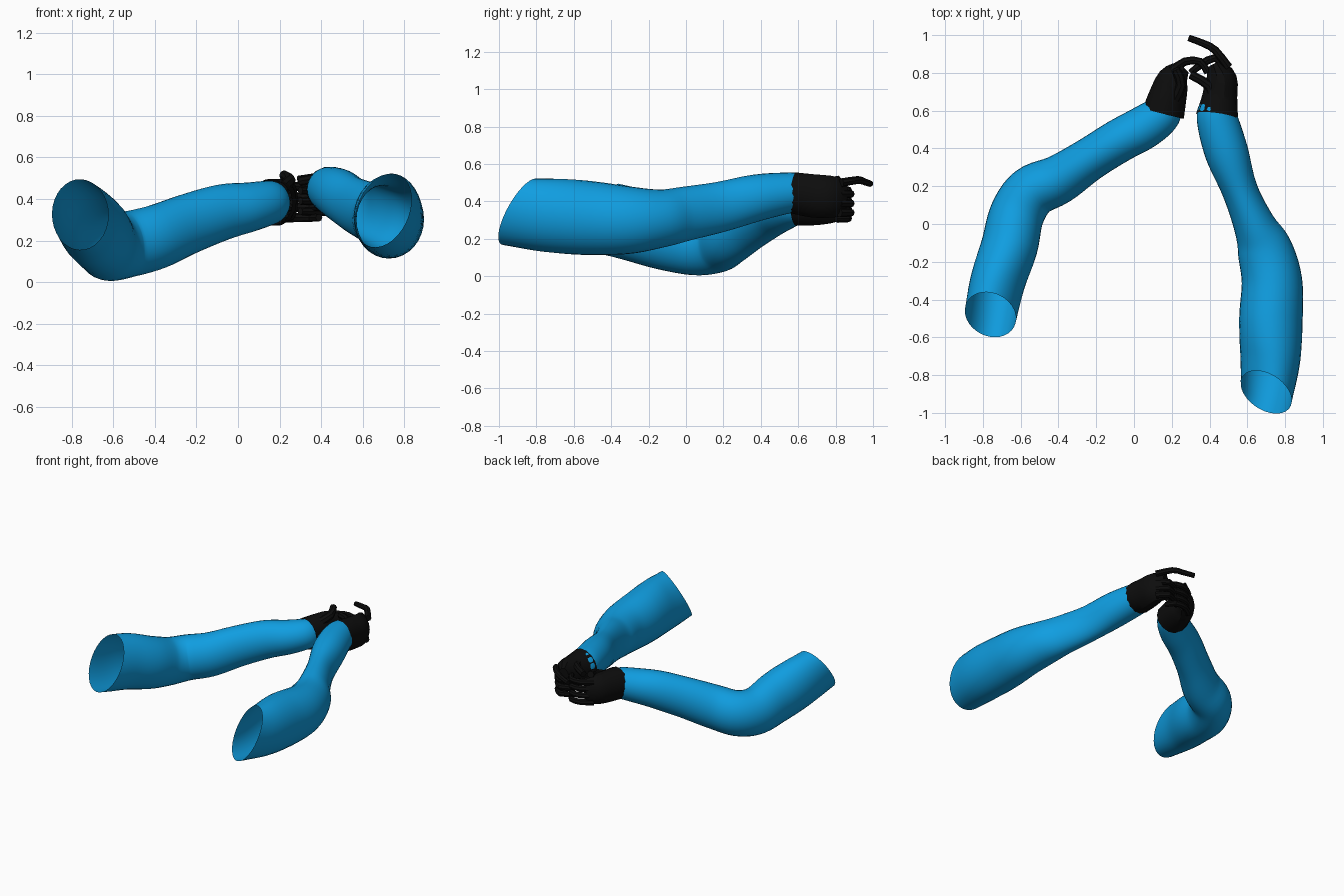
import bpy, bmesh, math
from mathutils import Vector

cube = bpy.data.objects.get("Cube")
if cube:
    bpy.data.objects.remove(cube, do_unlink=True)


def make_material(name, color, roughness):
    mat = bpy.data.materials.new(name)
    mat.use_nodes = True
    mat.diffuse_color = color
    shader = mat.node_tree.nodes["Principled BSDF"]
    shader.inputs["Base Color"].default_value = color
    shader.inputs["Roughness"].default_value = roughness
    return mat


BLUE = make_material("sleeve blue", (0.005, 0.34, 0.75, 1), 0.6)
BLACK = make_material("glove black", (0.004, 0.004, 0.004, 1), 0.8)


def resample(stations, steps):
    """Catmull-Rom interpolation of every station value."""
    pts = [Vector(s) for s in stations]
    pts = [pts[0] * 2 - pts[1]] + pts + [pts[-1] * 2 - pts[-2]]
    out = []
    for a, b, c, d in zip(pts, pts[1:], pts[2:], pts[3:]):
        for i in range(steps):
            t = i / steps
            out.append(b + (c - a) * (t / 2)
                       + (a * 2 - b * 5 + c * 4 - d) * (t * t / 2)
                       + (b * 3 - a - c * 3 + d) * (t ** 3 / 2))
    out.append(pts[-2])
    return out


def loft(name, stations, mat, sides=32, steps=5, slant=(0, 0), roll=0,
         cap_start=False, cap_end=False, angle=60):
    """Tube through stations (x, y, z, half width, half height).
    slant and roll shape the first opening and fade out along the tube."""
    rows = resample(stations, steps)
    centers = [Vector(r[:3]) for r in rows]
    bm = bmesh.new()
    rings = []
    last = len(rows) - 1
    for i, row in enumerate(rows):
        tangent = (centers[min(i + 1, last)] - centers[max(i - 1, 0)]).normalized()
        side = tangent.cross(Vector((0, 0, 1))).normalized()
        up = side.cross(tangent)
        fade = max(0, 1 - i / (2 * steps))
        turn = math.radians(roll) * fade
        ring = []
        for k in range(sides):
            a = math.tau * k / sides
            u, v = row[3] * math.cos(a), row[4] * math.sin(a)
            offset = fade * (slant[0] * math.cos(a) + slant[1] * math.sin(a))
            ring.append(bm.verts.new(
                centers[i] + tangent * offset
                + side * (u * math.cos(turn) - v * math.sin(turn))
                + up * (u * math.sin(turn) + v * math.cos(turn))))
        rings.append(ring)
    for lower, upper in zip(rings, rings[1:]):
        for k in range(sides):
            n = (k + 1) % sides
            bm.faces.new((lower[k], lower[n], upper[n], upper[k]))
    if cap_start:
        bm.faces.new(rings[0][::-1])
    if cap_end:
        bm.faces.new(rings[-1])
    bmesh.ops.recalc_face_normals(bm, faces=bm.faces)
    mesh = bpy.data.meshes.new(name)
    bm.to_mesh(mesh)
    bm.free()
    mesh.materials.append(mat)
    obj = bpy.data.objects.new(name, mesh)
    bpy.context.collection.objects.link(obj)
    bpy.ops.object.select_all(action='DESELECT')
    obj.select_set(True)
    bpy.context.view_layer.objects.active = obj
    bpy.ops.object.shade_smooth_by_angle(angle=math.radians(angle))
    return obj


def finger(name, path, radius):
    """Thin angular tube that narrows slightly at the tip."""
    count = len(path) - 1
    stations = []
    for i, point in enumerate(path):
        r = radius * (1 - 0.25 * i / count)
        stations.append((*point, r, r))
    loft(name, stations, BLACK, sides=8, steps=2,
         cap_start=True, cap_end=True, angle=30)


# Sleeves: open at the shoulder, tucked into the glove at the wrist
loft("right_sleeve", [
    (-.76, -.48, .325, .135, .195), (-.72, -.3, .28, .145, .195),
    (-.66, -.12, .22, .15, .185), (-.62, .05, .175, .145, .17),
    (-.54, .17, .18, .14, .16), (-.4, .235, .215, .13, .155),
    (-.24, .34, .28, .115, .145), (-.08, .44, .335, .115, .135),
    (.05, .51, .36, .115, .12), (.14, .575, .38, .105, .108),
    (.165, .63, .385, .09, .1)], BLUE, slant=(.02, .07), roll=14)
loft("left_sleeve", [
    (.7, -.89, .345, .135, .19), (.72, -.7, .325, .16, .2),
    (.725, -.5, .31, .168, .197), (.73, -.3, .3, .16, .18),
    (.69, -.13, .31, .145, .155), (.635, 0, .335, .11, .145),
    (.56, .18, .37, .095, .135), (.49, .38, .42, .115, .125),
    (.44, .56, .447, .108, .108), (.445, .63, .445, .09, .1)],
    BLUE, slant=(-.07, .06), roll=-16)

# Glove palms
loft("right_palm", [
    (.155, .585, .383, .112, .113), (.18, .68, .385, .1, .115),
    (.21, .77, .39, .082, .108), (.26, .83, .39, .04, .09)],
    BLACK, sides=14, steps=3, cap_end=True, angle=30)
loft("left_palm", [
    (.44, .57, .447, .112, .112), (.455, .68, .43, .092, .118),
    (.46, .77, .425, .084, .115), (.43, .845, .42, .045, .1)],
    BLACK, sides=14, steps=3, cap_end=True, angle=30)

# Curled fingers, stacked from the little finger upward
names = ("little", "ring", "middle", "index")
for i, label in enumerate(names):
    z = .31 + .05 * i
    finger("right_" + label + "_finger",
           [(.2, .81, z), (.27, .86, z), (.35, .86, z), (.39, .8, z)], .024)
    if label != "index":
        z += .03
        finger("left_" + label + "_finger",
               [(.49, .82, z), (.43, .88, z), (.35, .84, z), (.3, .8, z)], .024)

# Outstretched index finger and the two thumbs
finger("left_index_finger",
       [(.5, .83, .5), (.43, .92, .515), (.37, .955, .505), (.29, .985, .495)], .023)
finger("right_thumb", [(.21, .65, .45), (.25, .74, .49), (.22, .82, .515)], .032)
finger("left_thumb", [(.42, .64, .49), (.4, .73, .5), (.3, .79, .485)], .03)
